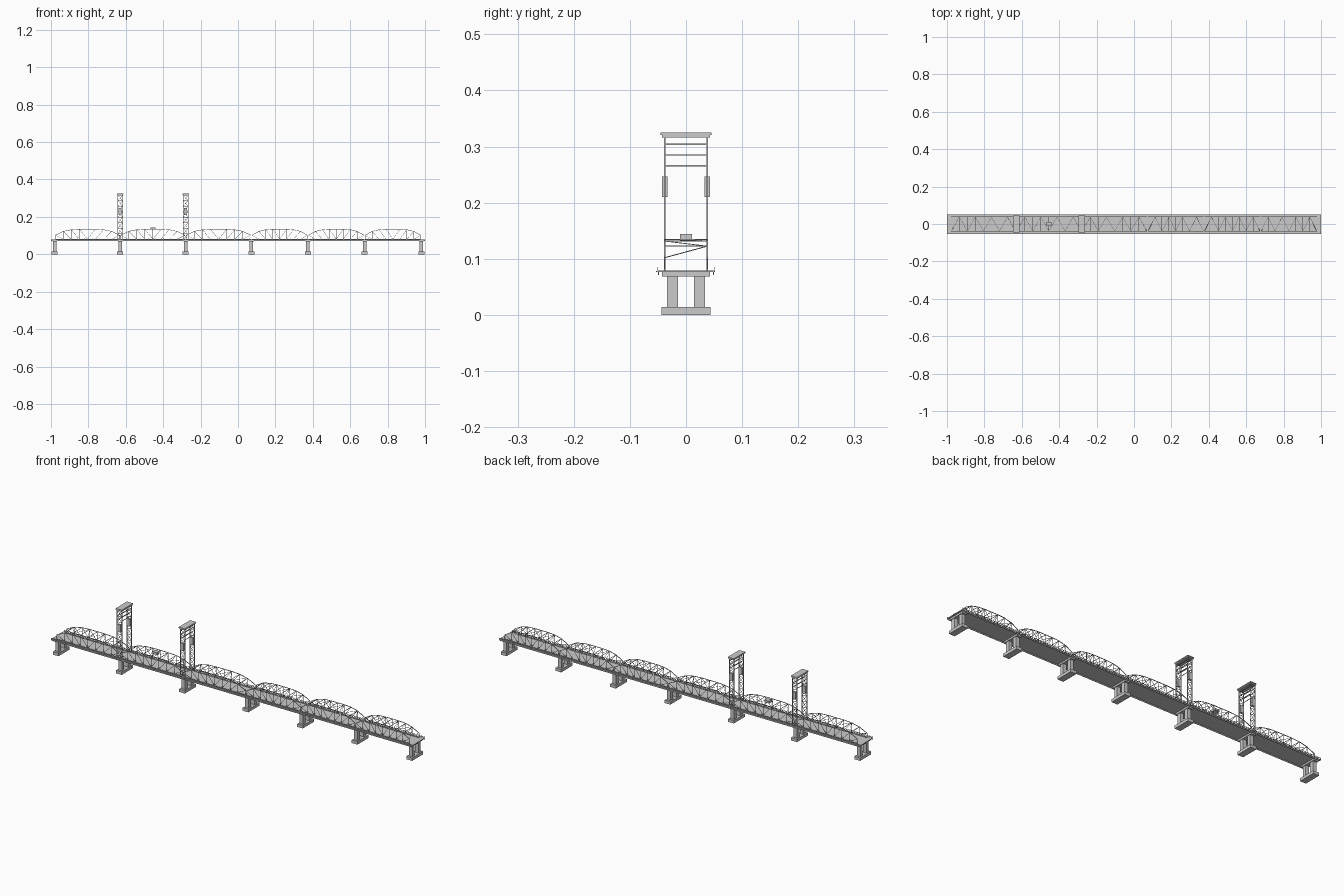
import bpy, bmesh
from mathutils import Vector, Matrix

if "Cube" in bpy.data.objects:
    bpy.data.objects.remove(bpy.data.objects["Cube"])

PIERS = [-0.98, -0.63, -0.28, 0.072, 0.374, 0.677, 0.98]
TOWERS = [-0.63, -0.28]
SIDE = 0.038      # truss plane
DECK = 0.0795     # road surface


def box(bm, x0, x1, y0, y1, z0, z1):
    m = Matrix.Translation(((x0 + x1) / 2, (y0 + y1) / 2, (z0 + z1) / 2))
    m = m @ Matrix.Diagonal((x1 - x0, y1 - y0, z1 - z0, 1))
    bmesh.ops.create_cube(bm, size=1, matrix=m)


def bar(bm, a, b, w=0.0016):
    a, b = Vector(a), Vector(b)
    d = b - a
    up = Vector((0, 1, 0)) if abs(d.normalized().y) < 0.9 else Vector((0, 0, 1))
    zx = d.normalized()
    xx = up.cross(zx).normalized()
    yx = zx.cross(xx)
    rot = Matrix((xx, yx, zx)).transposed().to_4x4()
    m = Matrix.Translation((a + b) / 2) @ rot @ Matrix.Diagonal((w, w, d.length, 1))
    bmesh.ops.create_cube(bm, size=1, matrix=m)


def finish(bm, name):
    me = bpy.data.meshes.new(name)
    bm.to_mesh(me)
    bm.free()
    ob = bpy.data.objects.new(name, me)
    bpy.context.collection.objects.link(ob)
    return ob


# road deck with edge girders
bm = bmesh.new()
box(bm, -1, 1, -0.05, 0.05, 0.0765, DECK)
for s in (-1, 1):
    box(bm, -1, 1, s * 0.049 - 0.001, s * 0.049 + 0.001, 0.071, 0.0765)
finish(bm, "road_deck")

# railings on both edges
bm = bmesh.new()
for s in (-1, 1):
    y = s * 0.0515
    box(bm, -1, 1, y - 0.0006, y + 0.0006, 0.0842, 0.0856)
    box(bm, -1, 1, y - 0.0006, y + 0.0006, 0.0806, 0.0814)
    box(bm, -1, 1, y - 0.0016, y + 0.0006, 0.0765, 0.0778)
    for i in range(101):
        x = -0.999 + i * 0.01998
        box(bm, x - 0.0005, x + 0.0005, y - 0.0005, y + 0.0005, 0.077, 0.085)
finish(bm, "railings")

# piers: footing, two columns, cap beam
for i, x in enumerate(PIERS):
    bm = bmesh.new()
    box(bm, x - 0.016, x + 0.016, -0.044, 0.044, 0, 0.0145)
    for s in (-1, 1):
        box(bm, x - 0.0095, x + 0.0095, s * 0.024 - 0.0095, s * 0.024 + 0.0095, 0.0145, 0.068)
    box(bm, x - 0.0125, x + 0.0125, -0.043, 0.043, 0.068, 0.0765)
    finish(bm, f"pier_{i + 1}")

# curved-top truss spans
N = 8
RISE = [0.102, 0.1225, 0.1315, 0.134, 0.134]
for k in range(6):
    x0, x1 = PIERS[k] + 0.003, PIERS[k + 1] - 0.003
    xs = [x0 + (x1 - x0) * i / N for i in range(N + 1)]
    zs = [RISE[min(i, N - i)] for i in range(N + 1)]
    zb = DECK + 0.001
    bm = bmesh.new()
    for y in (-SIDE, SIDE):
        bar(bm, (x0, y, zb), (x1, y, zb), 0.0024)
        for i in range(N + 1):
            bar(bm, (xs[i], y, zb), (xs[i], y, zs[i]))
            if i < N:
                bar(bm, (xs[i], y, zs[i]), (xs[i + 1], y, zs[i + 1]), 0.0024)
                if i < N // 2:
                    bar(bm, (xs[i], y, zs[i]), (xs[i + 1], y, zb), 0.0014)
                else:
                    bar(bm, (xs[i], y, zb), (xs[i + 1], y, zs[i + 1]), 0.0014)
    # overhead struts and wind bracing
    for i in range(N):
        s = -1 if i % 2 == 0 else 1
        if i:
            bar(bm, (xs[i], -SIDE, zs[i]), (xs[i], SIDE, zs[i]), 0.0018)
        bar(bm, (xs[i], s * SIDE, zs[i]), (xs[i + 1], -s * SIDE, zs[i + 1]), 0.0012)
    finish(bm, f"truss_span_{k + 1}")

# lift towers
HX, TOP, LEVELS = 0.013, 0.316, 8
for k, x in enumerate(TOWERS):
    bm = bmesh.new()
    for y in (-SIDE, SIDE):
        for s in (-1, 1):
            bar(bm, (x + s * HX, y, DECK), (x + s * HX, y, TOP), 0.003)
        for j in range(LEVELS):
            za = DECK + (TOP - DECK) * j / LEVELS
            zb = DECK + (TOP - DECK) * (j + 1) / LEVELS
            bar(bm, (x - HX, y, zb), (x + HX, y, zb), 0.0018)
            bar(bm, (x - HX, y, za), (x + HX, y, zb), 0.0014)
            bar(bm, (x + HX, y, za), (x - HX, y, zb), 0.0014)
    for s in (-1, 1):
        for z in (0.266, 0.285, 0.304):
            bar(bm, (x + s * HX, -SIDE, z), (x + s * HX, SIDE, z), 0.0022)
    finish(bm, f"lift_tower_{k + 1}")

    # stepped tower cap
    bm = bmesh.new()
    box(bm, x - 0.0155, x + 0.0155, -0.043, 0.043, 0.316, 0.3215)
    box(bm, x - 0.017, x + 0.017, -0.045, 0.045, 0.3205, 0.325)
    finish(bm, f"tower_cap_{k + 1}")

    # counterweights on both sides
    bm = bmesh.new()
    for s in (-1, 1):
        box(bm, x - 0.008, x + 0.008, s * SIDE - 0.005, s * SIDE + 0.005, 0.21, 0.247)
    finish(bm, f"counterweights_{k + 1}")

# machine house on the lift span
bm = bmesh.new()
box(bm, -0.468, -0.442, -0.011, 0.011, 0.133, 0.1445)
finish(bm, "machine_house")
